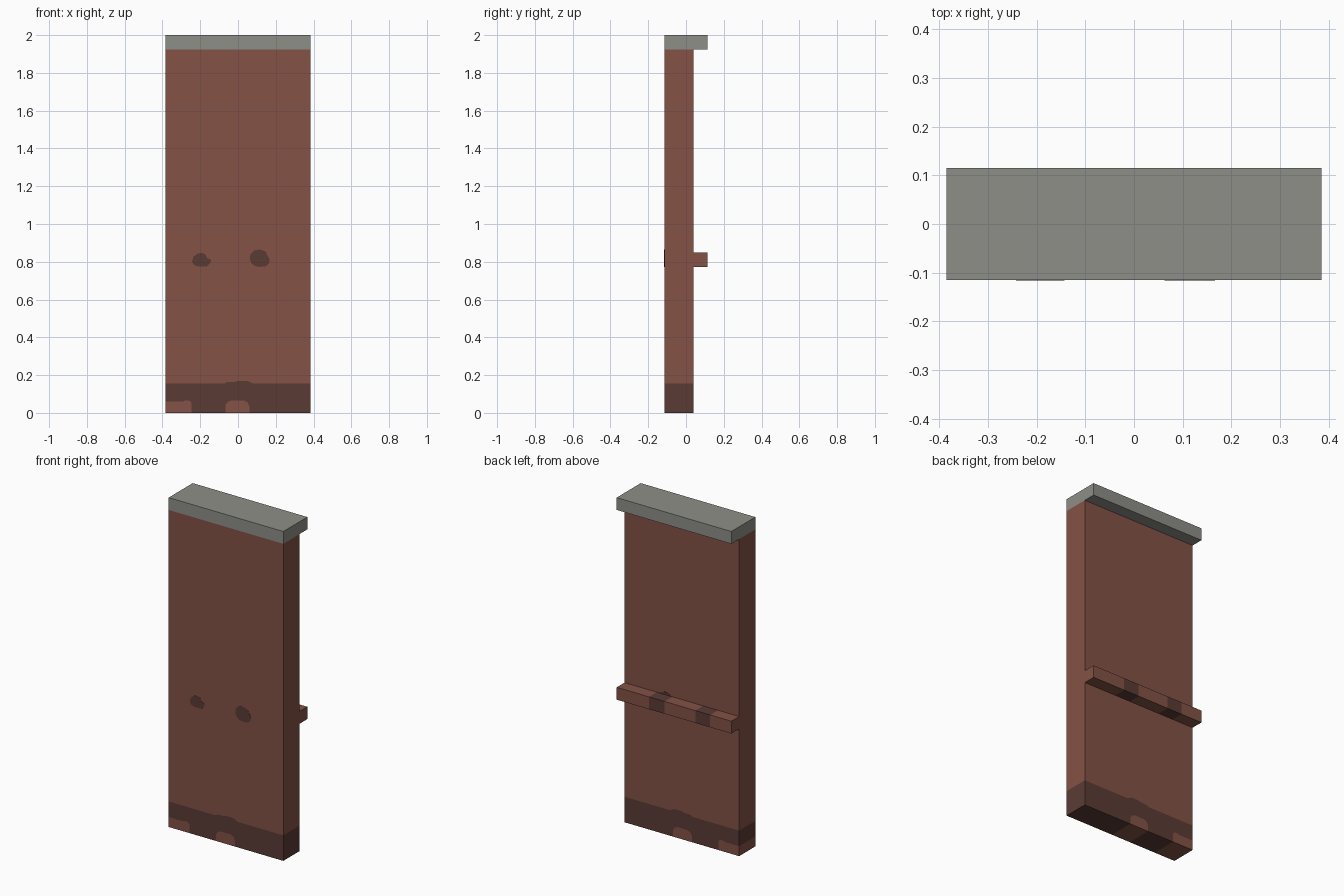
import bpy, bmesh

cube = bpy.data.objects.get("Cube")
if cube:
    bpy.data.objects.remove(cube, do_unlink=True)


def material(name, rgb):
    m = bpy.data.materials.new(name)
    m.use_nodes = True
    m.diffuse_color = (*rgb, 1)
    m.node_tree.nodes["Principled BSDF"].inputs["Base Color"].default_value = (*rgb, 1)
    return m


BRICK = material("brick red", (0.227, 0.084, 0.061))
DARK = material("dark brown", (0.102, 0.044, 0.036))
STONE = material("stone grey", (0.27, 0.275, 0.245))

W = 0.385                      # half width
FRONT, REAR, LIP = -0.115, 0.04, 0.115


def finish(name, bm, *mats):
    bmesh.ops.recalc_face_normals(bm, faces=bm.faces)
    mesh = bpy.data.meshes.new(name)
    bm.to_mesh(mesh)
    bm.free()
    for m in mats:
        mesh.materials.append(m)
    obj = bpy.data.objects.new(name, mesh)
    bpy.context.collection.objects.link(obj)
    return obj


def prism(name, outline, y0, y1, mat):
    """Extrude an outline of (x, z) points from y0 to y1."""
    bm = bmesh.new()
    face = bm.faces.new([bm.verts.new((x, y0, z)) for x, z in outline])
    out = bmesh.ops.extrude_face_region(bm, geom=[face])["geom"]
    moved = [v for v in out if isinstance(v, bmesh.types.BMVert)]
    bmesh.ops.translate(bm, verts=moved, vec=(0, y1 - y0, 0))
    return finish(name, bm, mat)


def rect(x0, x1, z0, z1):
    return [(x0, z0), (x1, z0), (x1, z1), (x0, z1)]


# Wavy line where the dark base meets the wall, left to right
wave = [(-W, 0.155), (-0.07, 0.155), (-0.06, 0.163), (-0.01, 0.165),
        (0.0, 0.17), (0.05, 0.17), (0.08, 0.155), (W, 0.155)]
# Tops of the two worn patches in the base
corner = [(-W, 0.06), (-0.29, 0.06), (-0.28, 0.066), (-0.255, 0.064),
          (-0.245, 0.052), (-0.245, 0)]
middle = [(-0.067, 0), (-0.067, 0.04), (-0.055, 0.058), (-0.035, 0.066),
          (0.03, 0.066), (0.05, 0.056), (0.06, 0.035), (0.06, 0)]

prism("wall", wave + [(W, 1.925), (-W, 1.925)], FRONT, REAR, BRICK)
prism("wall_base", corner + middle + [(W, 0)] + wave[::-1], FRONT, REAR, DARK)
prism("corner_patch", [(-W, 0)] + corner, FRONT, REAR, BRICK)
prism("middle_patch", middle, FRONT, REAR, BRICK)
prism("cap", rect(-W, W, 1.925, 2), FRONT, LIP, STONE)

# Rail across the back, darkened in two bands
bands = [(-0.243, -0.143), (0.063, 0.167)]
rail = prism("rail", rect(-W, W, 0.773, 0.848), REAR, LIP, BRICK)
rail.data.materials.append(DARK)
bm = bmesh.new()
bm.from_mesh(rail.data)
for x in [x for band in bands for x in band]:
    bmesh.ops.bisect_plane(bm, geom=bm.verts[:] + bm.edges[:] + bm.faces[:],
                           plane_co=(x, 0, 0), plane_no=(1, 0, 0))
for f in bm.faces:
    x = f.calc_center_median().x
    f.material_index = int(any(a < x < b for a, b in bands))
bm.to_mesh(rail.data)
bm.free()

# Rounded dark marks showing on both faces of the wall
left_mark = [(-0.243, 0.80), (-0.235, 0.785), (-0.215, 0.776), (-0.165, 0.776),
             (-0.145, 0.795), (-0.143, 0.812), (-0.165, 0.82), (-0.17, 0.837),
             (-0.19, 0.848), (-0.215, 0.843), (-0.237, 0.825)]
right_mark = [(0.063, 0.815), (0.07, 0.793), (0.09, 0.777), (0.115, 0.773),
              (0.145, 0.775), (0.164, 0.79), (0.167, 0.815), (0.155, 0.835),
              (0.145, 0.855), (0.115, 0.865), (0.085, 0.86), (0.066, 0.84)]
for name, mark in (("left_mark", left_mark), ("right_mark", right_mark)):
    prism(name + "_front", mark, FRONT - 0.001, FRONT + 0.002, DARK)
    prism(name + "_back", mark, REAR - 0.002, REAR + 0.001, DARK)
